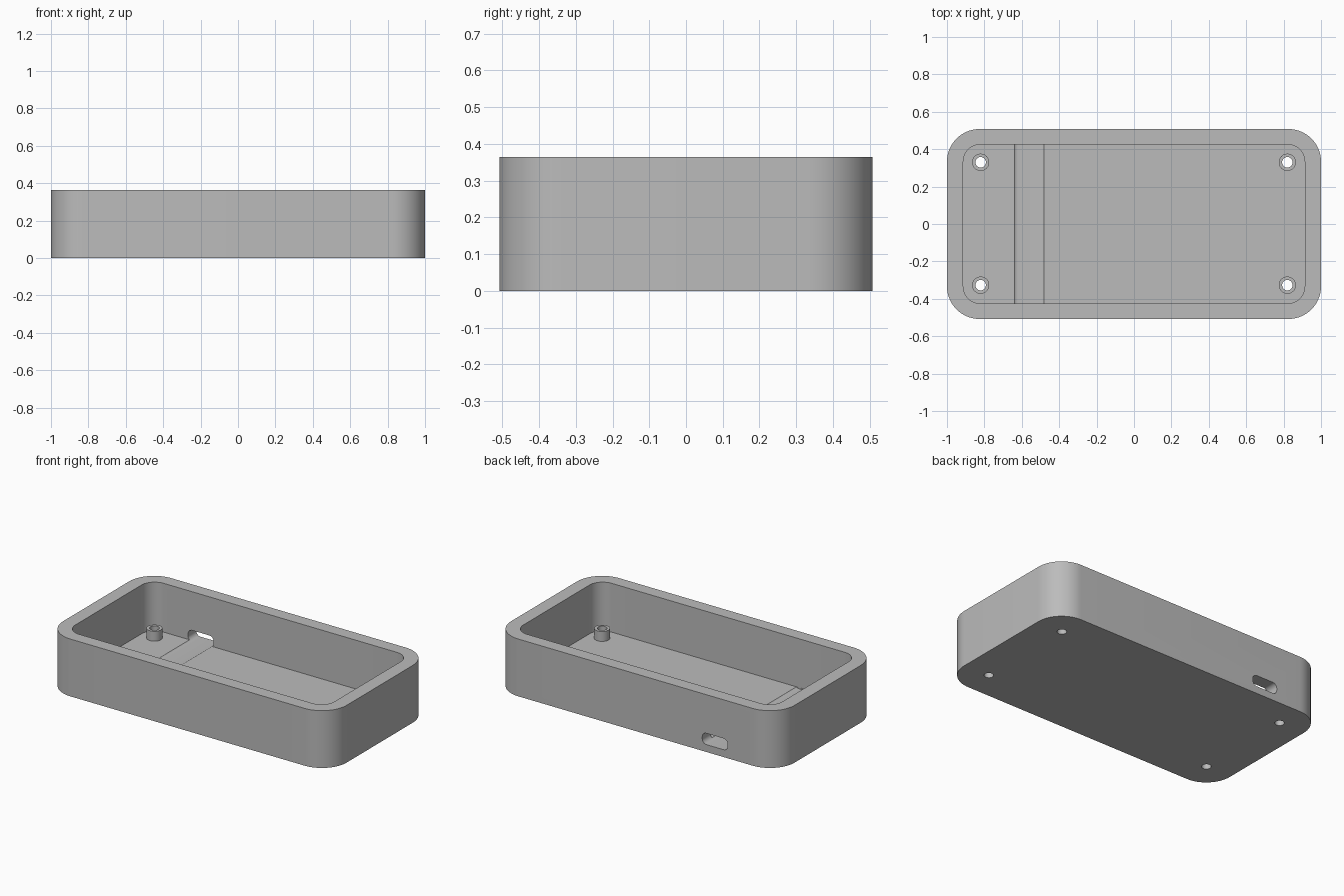
import bpy
import bmesh
from math import cos, sin, pi, radians

if "Cube" in bpy.data.objects:
    bpy.data.objects.remove(bpy.data.objects["Cube"], do_unlink=True)

HEIGHT = 0.365
FLOOR = 0.054
POST_TOP = 0.117
HOLE_RADIUS = 0.028

grey = bpy.data.materials.new("plain grey plastic")
grey.use_nodes = True
colour = (0.5, 0.5, 0.5, 1)
grey.diffuse_color = colour
grey.node_tree.nodes["Principled BSDF"].inputs["Base Color"].default_value = colour


def rounded_rect(half_w, half_h, radius, steps=16):
    """Counter-clockwise outline; a circle when both halves equal the radius."""
    points = []
    for quarter, (sx, sy) in enumerate(((1, 1), (-1, 1), (-1, -1), (1, -1))):
        for i in range(steps + 1):
            a = (quarter + i / steps) * pi / 2
            points.append((sx * (half_w - radius) + radius * cos(a),
                           sy * (half_h - radius) + radius * sin(a)))
    return points


def prism(name, outline, low, high, place):
    """Extrude an outline; place maps (u, v, depth) to a position."""
    bm = bmesh.new()
    base = bm.faces.new([bm.verts.new(place(u, v, low)) for u, v in outline])
    top = [bm.verts.new(place(u, v, high)) for u, v in outline]
    bottom = list(base.verts)
    bm.faces.new(top)
    for i in range(len(top)):
        j = (i + 1) % len(top)
        bm.faces.new((bottom[i], bottom[j], top[j], top[i]))
    bmesh.ops.remove_doubles(bm, verts=bm.verts, dist=0.00001)
    bmesh.ops.recalc_face_normals(bm, faces=bm.faces)
    mesh = bpy.data.meshes.new(name)
    bm.to_mesh(mesh)
    bm.free()
    mesh.materials.append(grey)
    obj = bpy.data.objects.new(name, mesh)
    bpy.context.collection.objects.link(obj)
    return obj


def upright(x=0, y=0):
    return lambda u, v, d: (x + u, y + v, d)


def circle(radius):
    return rounded_rect(radius, radius, radius, 10)


def select(obj):
    bpy.ops.object.select_all(action="DESELECT")
    obj.select_set(True)
    bpy.context.view_layer.objects.active = obj


def cut(obj, cutter):
    """Subtract the cutter from the object, then discard the cutter."""
    cutter.hide_render = True
    select(obj)
    mod = obj.modifiers.new("cut", "BOOLEAN")
    mod.operation = "DIFFERENCE"
    mod.solver = "EXACT"
    mod.object = cutter
    bpy.ops.object.modifier_apply(modifier=mod.name)
    bpy.data.objects.remove(cutter, do_unlink=True)


def smooth(obj):
    select(obj)
    bpy.ops.object.shade_smooth_by_angle(angle=radians(30))


# Open tray with rounded corners
tray = prism("tray", rounded_rect(1, 0.508, 0.175), 0, HEIGHT, upright())
cut(tray, prism("cavity", rounded_rect(0.913, 0.425, 0.092), FLOOR, HEIGHT + 0.1, upright()))

# Cable slot through the back wall, which leaves a shallow groove across the floor
slot_place = lambda u, v, d: (-0.56 + u, d, 0.083 + v)
cut(tray, prism("slot", rounded_rect(0.09, 0.036, 0.03, 8), -0.424, 0.6, slot_place))

# Hollow screw posts in the four corners, with holes through the floor
for x, side in ((-0.82, "right"), (0.82, "left")):
    for y, end in ((-0.327, "front"), (0.33, "back")):
        post = prism(f"screw_post_{end}_{side}", circle(0.046), FLOOR, POST_TOP, upright(x, y))
        for part in (post, tray):
            cut(part, prism("hole", circle(HOLE_RADIUS), -0.1, 0.3, upright(x, y)))
        smooth(post)

smooth(tray)
